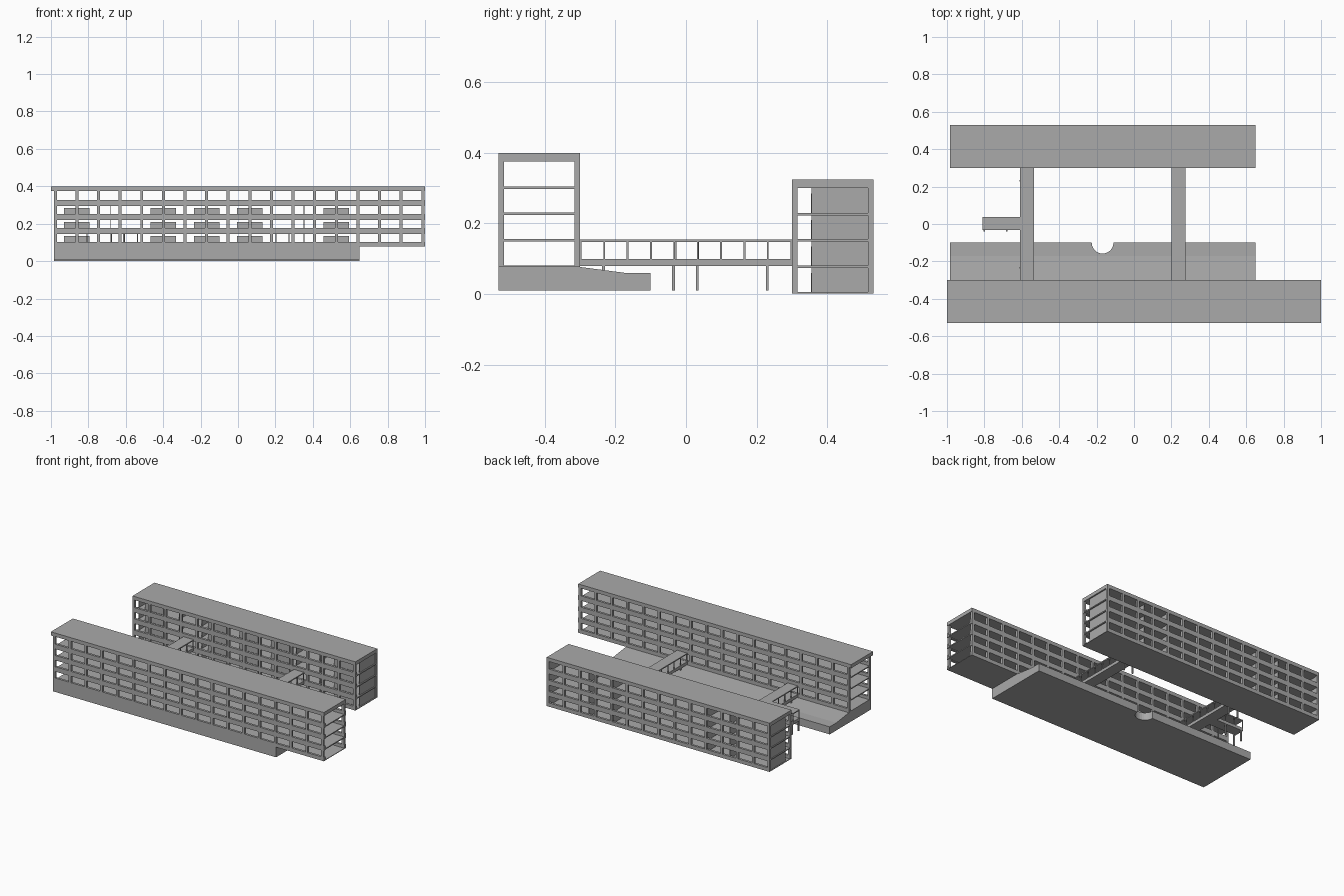
import bpy, bmesh, math

if "Cube" in bpy.data.objects:
    bpy.data.objects.remove(bpy.data.objects["Cube"])

def material(name, v):
    m = bpy.data.materials.new(name)
    m.diffuse_color = (v, v, v, 1)
    m.use_nodes = True
    m.node_tree.nodes["Principled BSDF"].inputs["Base Color"].default_value = m.diffuse_color
    return m

GREY = material("concrete grey", 0.4)

def finish(name, bm):
    me = bpy.data.meshes.new(name)
    bmesh.ops.recalc_face_normals(bm, faces=bm.faces)
    bm.to_mesh(me)
    bm.free()
    me.materials.append(GREY)
    ob = bpy.data.objects.new(name, me)
    bpy.context.collection.objects.link(ob)
    return ob

def boxes(name, items):
    """One object from boxes given as (x0, x1, y0, y1, z0, z1)."""
    bm = bmesh.new()
    for x0, x1, y0, y1, z0, z1 in items:
        vs = bmesh.ops.create_cube(bm, size=1)["verts"]
        for v in vs:
            v.co = ((x0 + x1) / 2 + v.co.x * (x1 - x0),
                    (y0 + y1) / 2 + v.co.y * (y1 - y0),
                    (z0 + z1) / 2 + v.co.z * (z1 - z0))
    return finish(name, bm)

BAY, FLOOR, WALL = 0.1156, 0.0747, 0.015
LEFT = -0.983

def block(name, x1, bays, y0, y1, z0, roof_x0):
    """Four-storey slab block: two gridded facades, floors and flat roof."""
    top = z0 + 4 * FLOOR
    for side, ya in (("front", y0), ("rear", y1 - WALL)):
        yb = ya + WALL
        parts = []
        for i in range(4):                      # spandrel bands
            lo = z0 + i * FLOOR
            parts.append((LEFT, x1, ya, yb, lo - (0.004 if i else 0), lo + 0.025))
            if i:
                parts.append((LEFT, x1, ya, yb, lo - 0.007, lo - 0.004))
        for k in range(bays + 1):               # columns between windows
            c = LEFT + 0.006 + k * BAY
            parts.append((max(c - 0.008, LEFT), min(c + 0.008, x1), ya, yb, z0, top))
        boxes(f"{name}_{side}_facade", parts)
    boxes(f"{name}_floors", [(LEFT, x1, y0 + WALL, y1 - WALL, z0 + i * FLOOR - (0.003 if i else 0),
                              z0 + i * FLOOR + 0.004) for i in range(4)])
    boxes(f"{name}_roof", [(roof_x0, x1, y0, y1, top, top + 0.024)])

block("front_block", 1.0, 17, -0.53, -0.30, 0.077, -1.0)
block("rear_block", 0.65, 14, 0.30, 0.53, 0.002, LEFT)

# end walls and stair walls across the rooms of the rear block
def col(k):
    return LEFT + 0.006 + k * BAY

boxes("rear_cross_walls", [(x - 0.002, x + 0.002, 0.355, 0.515, 0.005, 0.30)
                           for x in (-0.975, col(2.57), col(4), col(10), col(11.5), 0.64)])

# corridor partition panels, one centred on every second column
boxes("rear_partition_panels", [(col(k) - 0.068, col(k) + 0.068, 0.353, 0.358,
                                 0.006 + i * FLOOR, 0.06 + i * FLOOR)
                                for k in (1, 5, 7, 9, 13) for i in range(4)])

# sloping plinth with a half-round bite in its rear edge
bm = bmesh.new()
profile = [(-0.53, 0.01), (-0.10, 0.01), (-0.10, 0.06), (-0.17, 0.06), (-0.30, 0.077), (-0.53, 0.077)]
face = bm.faces.new([bm.verts.new((LEFT, y, z)) for y, z in profile])
ext = bmesh.ops.extrude_face_region(bm, geom=[face])["geom"]
bmesh.ops.translate(bm, vec=(0.65 - LEFT, 0, 0), verts=[g for g in ext if isinstance(g, bmesh.types.BMVert)])
plinth = finish("plinth", bm)
bm = bmesh.new()
bmesh.ops.create_cone(bm, cap_ends=True, segments=32, radius1=0.058, radius2=0.058, depth=0.4)
bmesh.ops.translate(bm, vec=(-0.168, -0.10, 0.05), verts=bm.verts)
cutter = finish("notch_cutter", bm)
cutter.hide_render = True
cutter.hide_set(True)
mod = plinth.modifiers.new("notch", "BOOLEAN")
mod.operation, mod.object, mod.solver = "DIFFERENCE", cutter, "EXACT"

# enclosed footbridges: deck, thin roof and rows of slim posts
def bridge(name, x0, x1, y0, y1, along_y, bays):
    parts = [(x0, x1, y0, y1, 0.08, 0.10), (x0, x1, y0, y1, 0.148, 0.155)]
    t = 0.005
    for k in range(bays + 1):
        f = k / bays
        if along_y:
            p = y0 + f * (y1 - y0 - t)
            parts += [(x, x + t, p, p + t, 0.10, 0.148) for x in (x0, x1 - t)]
        else:
            p = x0 + f * (x1 - x0 - t)
            parts += [(p, p + t, y, y + t, 0.10, 0.148) for y in (y0, y1 - t)]
    boxes(name, parts)

bridge("left_bridge", -0.61, -0.535, -0.30, 0.30, True, 9)
bridge("right_bridge", 0.20, 0.275, -0.30, 0.30, True, 9)
bridge("side_porch", -0.81, -0.61, -0.032, 0.037, False, 3)

# legs under bridges and porch
legs = [(x, y) for x in (-0.607, -0.538, 0.204, 0.271) for y in (-0.233, 0.23)]
legs += [(x, y) for x in (-0.80, -0.68) for y in (-0.035, 0.032)]
boxes("bridge_legs", [(x - 0.004, x + 0.004, y - 0.004, y + 0.004, 0.01, 0.081) for x, y in legs])
